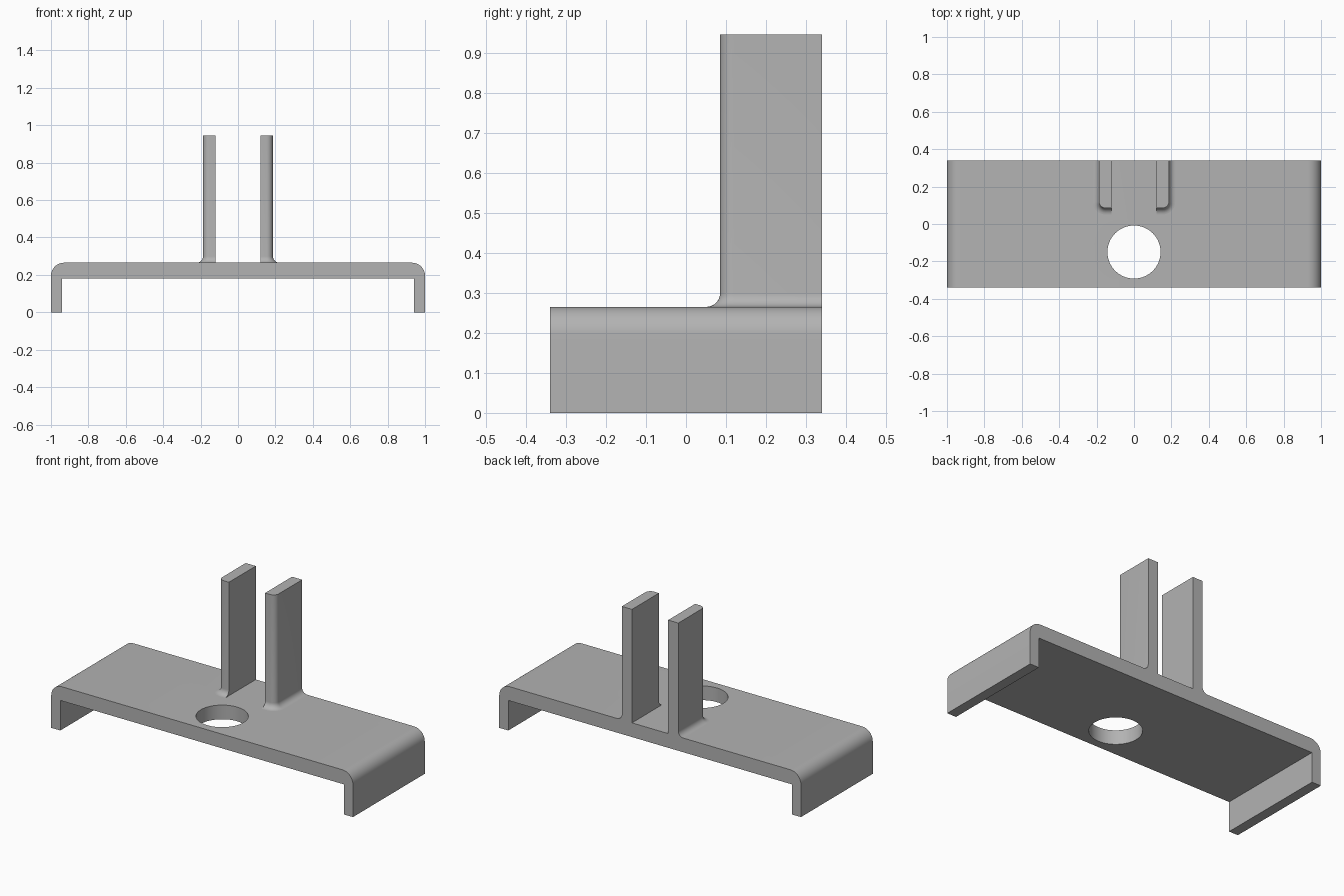
import bpy, bmesh
from math import sin, cos, pi, radians

cube = bpy.data.objects.get("Cube")
if cube:
    bpy.data.objects.remove(cube, do_unlink=True)

DEPTH = 0.34            # half depth of the bracket
TOP, UNDER = 0.265, 0.18
POST_TOP = 0.945
FILLET = 0.034

grey = bpy.data.materials.new("plain grey")
grey.use_nodes = True
colour = (0.45, 0.45, 0.45, 1)
grey.diffuse_color = colour
grey.node_tree.nodes["Principled BSDF"].inputs["Base Color"].default_value = colour


def arc(cx, cy, r, start, end, steps=10):
    angles = [radians(start + (end - start) * i / steps) for i in range(steps + 1)]
    return [(cx + r * cos(a), cy + r * sin(a)) for a in angles]


def make_object(name, bm):
    bmesh.ops.recalc_face_normals(bm, faces=bm.faces[:])
    mesh = bpy.data.meshes.new(name)
    bm.to_mesh(mesh)
    bm.free()
    mesh.materials.append(grey)
    obj = bpy.data.objects.new(name, mesh)
    bpy.context.collection.objects.link(obj)
    return obj


def smooth(obj):
    bpy.ops.object.select_all(action="DESELECT")
    obj.select_set(True)
    bpy.context.view_layer.objects.active = obj
    bpy.ops.object.shade_smooth_by_angle(angle=radians(30))


# Channel base: rounded shoulders and two side flanges, extruded front to back
R = 0.07
right_half = [(0.94, UNDER), (0.94, 0), (1, 0)] + arc(1 - R, TOP - R, R, 0, 90)
profile = right_half + [(-x, z) for x, z in reversed(right_half)]
bm = bmesh.new()
face = bm.faces.new([bm.verts.new((x, -DEPTH, z)) for x, z in profile])
new = bmesh.ops.extrude_face_region(bm, geom=[face])["geom"]
bmesh.ops.translate(bm, vec=(0, 2 * DEPTH, 0),
                    verts=[v for v in new if isinstance(v, bmesh.types.BMVert)])
base = make_object("channel_base", bm)

# Round through hole near the front
bm = bmesh.new()
bmesh.ops.create_cone(bm, cap_ends=True, segments=64, radius1=0.142, radius2=0.142, depth=0.4)
bmesh.ops.translate(bm, vec=(0, -0.15, TOP), verts=bm.verts[:])
cutter = make_object("hole_cutter", bm)
cut = base.modifiers.new("hole", "BOOLEAN")
cut.operation, cut.solver, cut.object = "DIFFERENCE", "EXACT", cutter
bpy.context.view_layer.objects.active = base
bpy.ops.object.modifier_apply(modifier=cut.name)
bpy.data.objects.remove(cutter, do_unlink=True)
smooth(base)


# Upright posts: rounded outer front edge, flared into the base on front and outside
def post(name, side):
    inner, outer, front, r = 0.12, 0.187, 0.085, 0.034
    levels = [(FILLET * (1 - sin(a)), TOP + FILLET * (1 - cos(a)))
              for a in (i * pi / 16 for i in range(9))]
    levels.append((0, POST_TOP))
    bm = bmesh.new()
    rings = []
    for flare, z in levels:
        outline = [(inner, DEPTH), (inner, front - flare)]
        outline += arc(outer - r, front + r, r + flare, -90, 0, 8)
        outline.append((outer + flare, DEPTH))
        rings.append([bm.verts.new((side * x, y, z)) for x, y in outline])
    for low, high in zip(rings, rings[1:]):
        for i in range(len(low)):
            j = (i + 1) % len(low)
            bm.faces.new((low[i], low[j], high[j], high[i]))
    bm.faces.new(rings[-1])
    smooth(make_object(name, bm))


post("left_post", 1)
post("right_post", -1)
